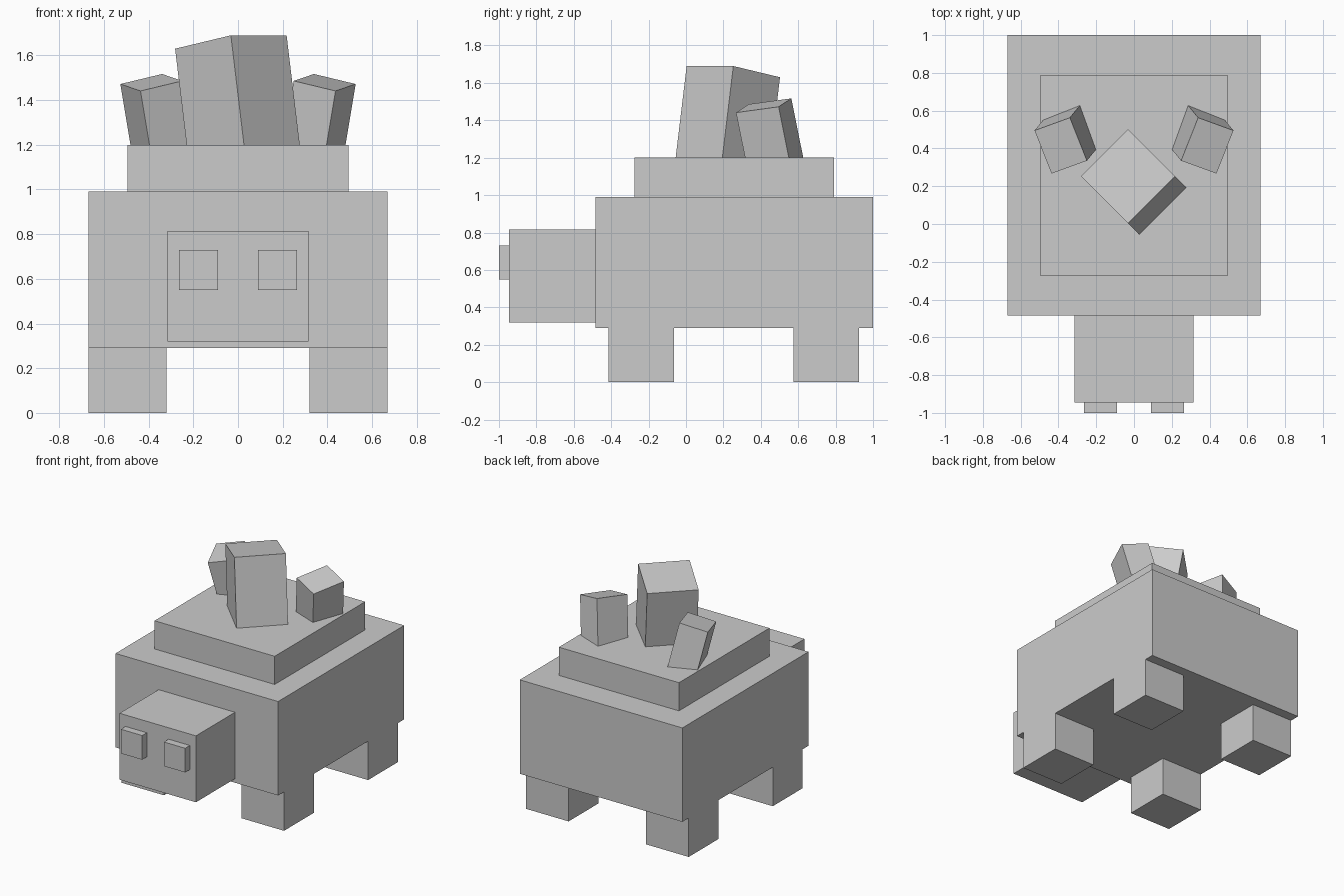
import bpy
import bmesh
from mathutils import Matrix, Vector

cube = bpy.data.objects.get("Cube")
if cube:
    bpy.data.objects.remove(cube, do_unlink=True)

GREY = (0.6, 0.6, 0.6, 1.0)
grey = bpy.data.materials.new("plain grey")
grey.use_nodes = True
grey.diffuse_color = GREY
grey.node_tree.nodes["Principled BSDF"].inputs["Base Color"].default_value = GREY


def box(name, size, matrix):
    """Flat-faced box of the given size, placed by a matrix."""
    bm = bmesh.new()
    bmesh.ops.create_cube(bm, size=1.0)
    bmesh.ops.transform(bm, matrix=matrix @ Matrix.Diagonal((*size, 1)), verts=bm.verts)
    bmesh.ops.recalc_face_normals(bm, faces=bm.faces)
    mesh = bpy.data.meshes.new(name)
    bm.to_mesh(mesh)
    bm.free()
    mesh.materials.append(grey)
    obj = bpy.data.objects.new(name, mesh)
    bpy.context.collection.objects.link(obj)
    return obj


def span_box(name, low, high):
    """Upright box between two opposite corners."""
    low, high = Vector(low), Vector(high)
    return box(name, high - low, Matrix.Translation((low + high) / 2))


def crystal(name, top, edge, axis, size, mirror=1):
    """Leaning prism hanging down from the centre of its top face."""
    n = Vector(axis).normalized()
    u = Vector(edge)
    u = (u - n * u.dot(n)).normalized()
    turn = Matrix((u, n.cross(u), n)).transposed().to_4x4()
    centre = Vector(top) - n * size[2] / 2
    flip = Matrix.Diagonal((mirror, 1, 1, 1))
    return box(name, size, flip @ Matrix.Translation(centre) @ turn)


# Body, head and raised back
span_box("body", (-0.67, -0.485, 0.29), (0.67, 1, 0.99))
span_box("head", (-0.315, -0.945, 0.32), (0.315, -0.485, 0.815))
span_box("back_plate", (-0.495, -0.275, 0.99), (0.495, 0.79, 1.2))

# Paired eyes, legs and small crystals
for side, s in (("left", 1), ("right", -1)):
    x = sorted((s * 0.09, s * 0.265))
    span_box(side + "_eye", (x[0], -1, 0.55), (x[1], -0.945, 0.73))
    x = sorted((s * 0.32, s * 0.67))
    for end, y in (("front", -0.415), ("back", 0.575)):
        span_box(f"{end}_{side}_leg", (x[0], y, 0), (x[1], y + 0.35, 0.29))
    crystal(side + "_crystal", (-0.388, 0.415, 1.479), (0.187, 0.068, 0.045),
            (-0.167, -0.202, 1), (0.204, 0.247, 0.4), -s)

# Large middle crystal
crystal("middle_crystal", (-0.032, 0.253, 1.66), (1, 1, 0),
        (-0.12, 0.12, 1), (0.353, 0.358, 0.6))
